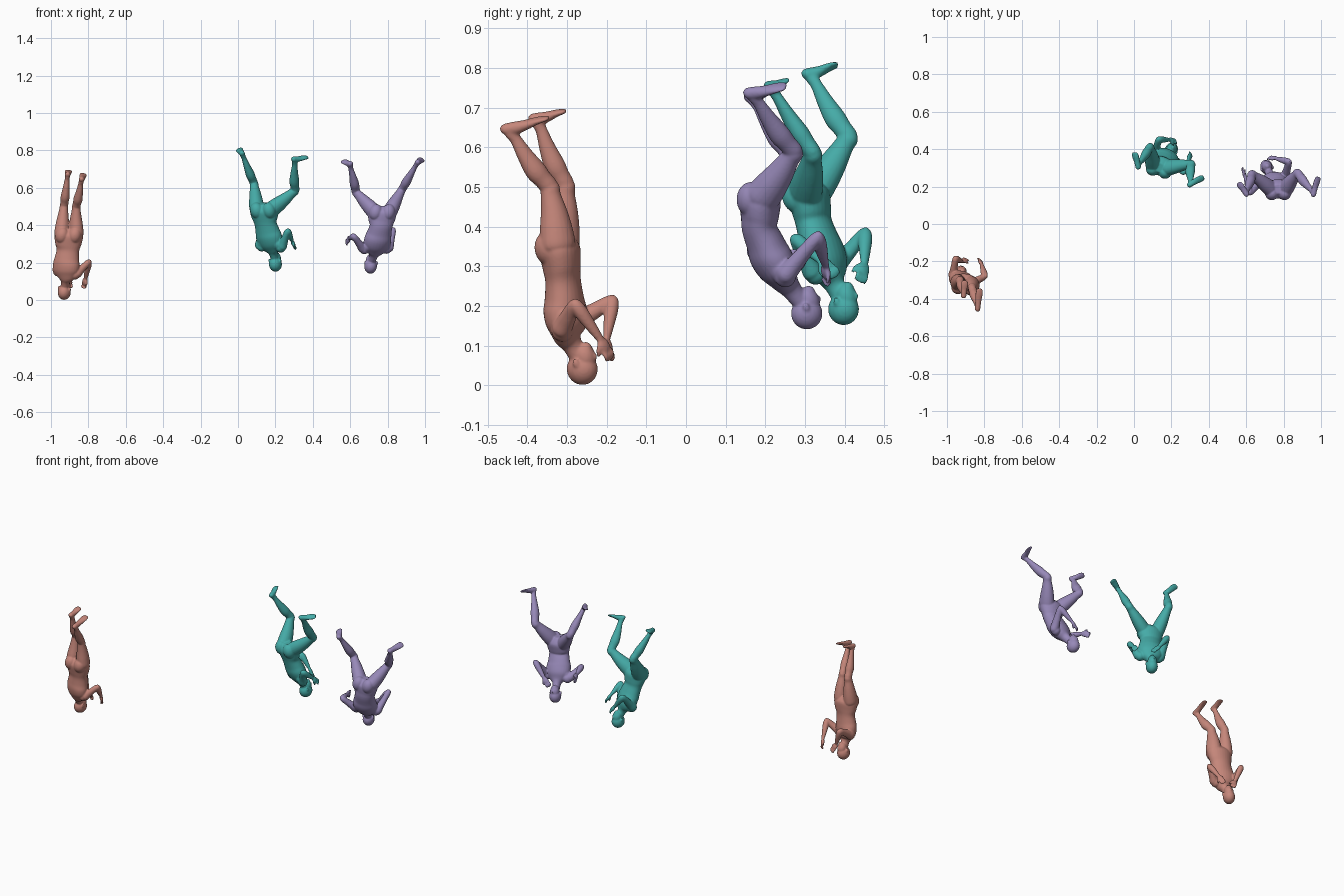
import bpy, bmesh, math
from mathutils import Vector as V, Matrix

if "Cube" in bpy.data.objects:
    bpy.data.objects.remove(bpy.data.objects["Cube"])


def loft(bm, rings, side, n=20, steps=4):
    """Smooth closed tube; ring = (centre, half width, half depth[, side])."""
    rows = [list(r[0]) + [r[1], r[2]] + list(r[3] if len(r) > 3 else side) for r in rings]
    fine = []
    for i in range(len(rows) - 1):
        p0, p1, p2, p3 = (rows[max(0, min(len(rows) - 1, i + k))] for k in (-1, 0, 1, 2))
        for s in range(steps):
            t = s / steps
            fine.append([b + .5 * t * (c - a + t * (2 * a - 5 * b + 4 * c - d + t * (3 * (b - c) + d - a)))
                         for a, b, c, d in zip(p0, p1, p2, p3)])
    fine.append(rows[-1])
    loops = []
    for i, r in enumerate(fine):
        c = V(r[:3])
        tan = (V(fine[min(i + 1, len(fine) - 1)][:3]) - V(fine[max(i - 1, 0)][:3])).normalized()
        sd = V(r[5:8])
        sd = (sd - tan * sd.dot(tan)).normalized()
        dp = tan.cross(sd)
        w, d = max(r[3], .001), max(r[4], .001)
        loops.append([bm.verts.new(c + sd * w * math.cos(a) + dp * d * math.sin(a))
                      for a in (2 * math.pi * k / n for k in range(n))])
    for a, b in zip(loops, loops[1:]):
        for k in range(n):
            bm.faces.new((a[k], a[(k + 1) % n], b[(k + 1) % n], b[k]))
    bm.faces.new(loops[0][::-1])
    bm.faces.new(loops[-1])


def ball(bm, c, axes, radii):
    m = Matrix([axes[i] * radii[i] for i in range(3)]).transposed().to_4x4()
    bmesh.ops.create_uvsphere(bm, u_segments=20, v_segments=14, radius=1,
                              matrix=Matrix.Translation(c) @ m)


def limb(bm, a, b, front, profile):
    """Limb segment; profile = (t along, half width, half depth, shift to front)."""
    side = (b - a).cross(front)
    loft(bm, [(a.lerp(b, t) + front * o, w, d) for t, w, d, o in profile], side)


THIGH = [(-.12, .02, .02, 0), (0, .038, .044, 0), (.25, .038, .043, .002), (.55, .032, .035, .003),
         (.85, .024, .026, .001), (1, .022, .024, .002), (1.1, .012, .013, 0)]
SHIN = [(-.1, .012, .012, 0), (0, .021, .023, .001), (.15, .022, .024, -.002), (.32, .024, .027, -.005),
        (.6, .018, .021, -.004), (.88, .013, .015, 0), (1.02, .013, .016, -.001), (1.1, .008, .01, 0)]
UPPER_ARM = [(-.15, .012, .012, 0), (0, .025, .025, 0), (.3, .021, .023, 0), (.6, .018, .020, 0),
             (.95, .016, .016, 0), (1.1, .008, .008, 0)]
FOREARM = [(-.1, .008, .008, 0), (.02, .016, .016, 0), (.25, .018, .018, 0), (.6, .015, .014, 0),
           (.95, .011, .009, 0), (1.08, .009, .007, 0)]


def leg(bm, hip, knee, ankle, toe):
    front = (knee - (hip + ankle) / 2).normalized()
    limb(bm, hip, knee, front, THIGH)
    limb(bm, knee, ankle, front, SHIN)
    # foot: rounded heel, arch, toes; sole turned away from the knee
    down = (ankle - knee).normalized()
    fd = (toe - ankle).normalized()
    heel = ankle + down * .018 - fd * .019
    side = fd.cross(down)
    loft(bm, [(heel, .006, .006), (heel.lerp(toe, .08), .014, .014), (heel.lerp(toe, .25) - down * .004, .015, .017),
              (heel.lerp(toe, .5) - down * .003, .017, .013), (heel.lerp(toe, .75), .020, .009),
              (heel.lerp(toe, .93), .018, .006), (toe, .011, .004)], side)


def arm(bm, shoulder, elbow, wrist, tip):
    front = (elbow - (shoulder + wrist) / 2).normalized()
    limb(bm, shoulder, elbow, front, UPPER_ARM)
    limb(bm, elbow, wrist, front, FOREARM)
    # hand: palm, four fingers, thumb
    d = (tip - wrist).normalized()
    side = d.cross(front).normalized()
    up = side.cross(d)
    ball(bm, wrist + d * .018, (side, up, d), (.018, .010, .024))
    for k in (-1.5, -.5, .5, 1.5):
        a = wrist + d * .03 + side * k * .0085
        loft(bm, [(a, .0055, .0055), (a + d * .016 + up * .003, .005, .005),
                  (a + d * (.03 - abs(k) * .003) - up * .005, .004, .004)], side, 10)
    a = wrist + d * .01 + side * .012
    loft(bm, [(a, .006, .006), (a + d * .012 + side * .009 - up * .005, .0055, .0055),
              (a + d * .026 + side * .011 - up * .01, .004, .004)], up, 10)


def figure(name, colour, spine, shoulders, hip_side, left_arm, right_arm, left_leg, right_leg):
    bm = bmesh.new()
    pelvis, waist, chest, neck, head = map(V, spine)
    ls, rs = map(V, shoulders)
    hs, ss = V(hip_side).normalized(), (rs - ls).normalized()
    ms = (hs + ss).normalized()
    low = (pelvis - waist).normalized()
    back = (low.cross(hs)).normalized()
    if back.y > 0:
        back = -back
    # torso and neck
    loft(bm, [(pelvis + low * .042, .03, .025, hs), (pelvis + low * .02, .068, .044, hs), (pelvis, .077, .052, hs),
              (pelvis.lerp(waist, .55), .070, .048, hs), (waist, .061, .044, ms),
              (waist.lerp(chest, .55), .066, .048, ms), (chest, .073, .052, ss),
              (chest.lerp(neck, .55), .070, .048, ss), (neck, .050, .034, ss),
              (neck.lerp(head, .3), .025, .026, ss), (neck.lerp(head, .8), .021, .022, ss)], ss, 28)
    for s in (-1, 1):
        ball(bm, pelvis + low * .008 + hs * s * .034 + back * .024, (hs, back, low), (.036, .036, .044))
    # head: skull, face, jaw, nose, ears
    up = (head - neck).normalized()
    up = (up + V((0, 0, -.8))).normalized()
    hx = (ss - up * ss.dot(up)).normalized()
    f = hx.cross(up)
    if f.y < 0:
        f = -f
    ball(bm, head + up * .012 - f * .003, (hx, f, up), (.034, .040, .040))
    ball(bm, head - up * .016 + f * .012, (hx, f, up), (.027, .028, .036))
    ball(bm, head - up * .036 + f * .021, (hx, f, up), (.016, .016, .017))
    ball(bm, head - up * .012 + f * .039, (hx, f, up), (.005, .006, .009))
    for s in (-1, 1):
        ball(bm, head - up * .008 + hx * s * .032 - f * .004, (hx, f, up), (.005, .008, .012))
    # arms
    for sh, pts in ((ls, left_arm), (rs, right_arm)):
        arm(bm, sh, *map(V, pts))
        ball(bm, sh.lerp(neck, .15), (hs, back, low), (.028, .028, .028))
        ball(bm, sh.lerp(chest, .3), (hs, back, low), (.029, .030, .034))
    # legs
    for s, pts in ((-1, left_leg), (1, right_leg)):
        leg(bm, pelvis + hs * s * .039 + low * .008, *map(V, pts))
    bmesh.ops.recalc_face_normals(bm, faces=bm.faces)
    me = bpy.data.meshes.new(name)
    bm.to_mesh(me)
    bm.free()
    ob = bpy.data.objects.new(name, me)
    bpy.context.collection.objects.link(ob)
    mat = bpy.data.materials.new(name + "_skin")
    mat.diffuse_color = (*colour, 1)
    mat.use_nodes = True
    mat.node_tree.nodes["Principled BSDF"].inputs["Base Color"].default_value = mat.diffuse_color
    me.materials.append(mat)
    # merge the parts into one continuous body
    r = ob.modifiers.new("merge", 'REMESH')
    r.mode = 'VOXEL'
    r.voxel_size = .0036
    r.use_smooth_shade = True
    s = ob.modifiers.new("soften", 'SMOOTH')
    s.factor = .5
    s.iterations = 5


figure("straight_inverted_figure", (.56, .24, .195),
       [(-.905, -.318, .34), (-.91, -.31, .265), (-.918, -.305, .19), (-.92, -.297, .122), (-.927, -.262, .053)],
       [(-.968, -.277, .16), (-.862, -.314, .14)], (1, -.1, 0),
       [(-.955, -.185, .215), (-.92, -.2, .115), (-.90, -.19, .075)],
       [(-.797, -.28, .205), (-.815, -.215, .115), (-.825, -.195, .075)],
       [(-.93, -.305, .505), (-.912, -.372, .66), (-.905, -.302, .692)],
       [(-.865, -.345, .5), (-.838, -.44, .635), (-.825, -.345, .675)])

figure("twisted_inverted_figure", (.06, .41, .39),
       [(.14, .31, .475), (.147, .322, .41), (.165, .343, .34), (.185, .366, .272), (.20, .397, .204)],
       [(.115, .37, .29), (.235, .32, .283)], (1, -.25, 0),
       [(.13, .452, .385), (.19, .45, .305), (.225, .44, .265)],
       [(.265, .275, .37), (.29, .34, .315), (.303, .375, .28)],
       [(.085, .41, .625), (.025, .318, .775), (.003, .383, .808)],
       [(.305, .32, .585), (.303, .22, .742), (.373, .252, .765)])

figure("spread_inverted_figure", (.31, .25, .48),
       [(.77, .187, .46), (.765, .185, .395), (.748, .213, .325), (.732, .25, .262), (.71, .303, .193)],
       [(.668, .225, .275), (.806, .25, .277)], (1, 0, 0),
       [(.62, .165, .34), (.595, .25, .33), (.58, .295, .305)],
       [(.83, .332, .375), (.755, .352, .3), (.718, .353, .257)],
       [(.63, .265, .578), (.60, .172, .718), (.558, .222, .744)],
       [(.875, .272, .588), (.955, .172, .727), (.985, .253, .754)])
